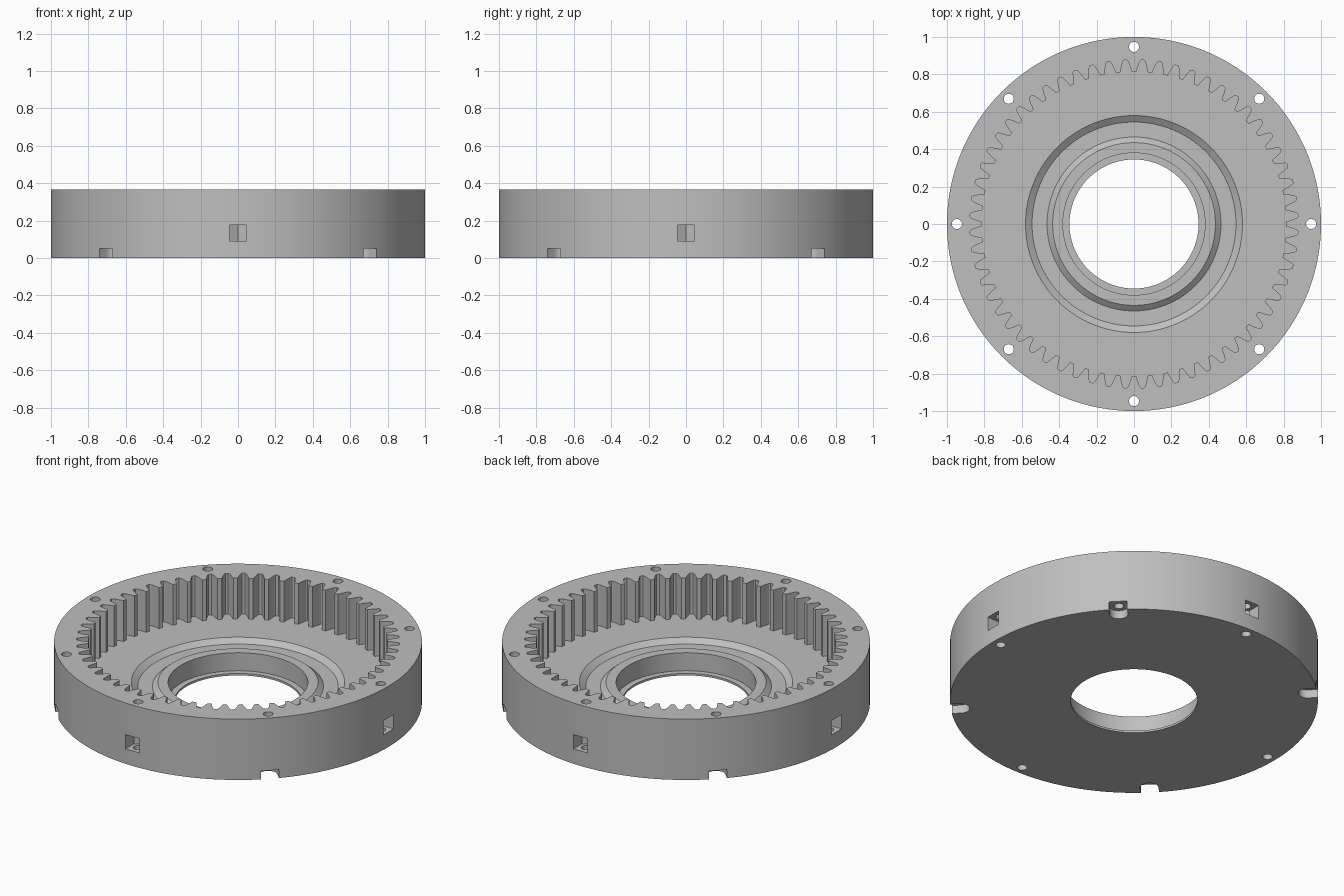
import bpy, bmesh
from math import sin, cos, pi, radians
from mathutils import Matrix

if "Cube" in bpy.data.objects:
    bpy.data.objects.remove(bpy.data.objects["Cube"])

grey = bpy.data.materials.new("light_grey")
grey.diffuse_color = (0.52, 0.52, 0.52, 1)
grey.use_nodes = True
grey.node_tree.nodes["Principled BSDF"].inputs["Base Color"].default_value = grey.diffuse_color
H, FLOOR, BOLT_R = 0.365, 0.12, 0.947


def circle(r, n, cx=0.0, start=0.0, end=2 * pi, closed=True):
    k = n if closed else n - 1
    return [(cx + r * cos(start + (end - start) * i / k),
             r * sin(start + (end - start) * i / k)) for i in range(n)]


def add_prism(bm, outline, z0, z1, angle=0.0):
    """Extrude a counter-clockwise outline, turned about the z axis."""
    m = Matrix.Rotation(angle, 4, 'Z')
    low = [bm.verts.new(m @ Matrix.Translation((x, y, z0)).translation) for x, y in outline]
    top = [bm.verts.new(m @ Matrix.Translation((x, y, z1)).translation) for x, y in outline]
    bm.faces.new(low[::-1])
    bm.faces.new(top)
    n = len(outline)
    for i in range(n):
        j = (i + 1) % n
        bm.faces.new((low[i], low[j], top[j], top[i]))


def add_lathe(bm, profile, n):
    """Closed ring swept from a closed (r, z) profile."""
    rings = [[bm.verts.new((r * cos(2 * pi * i / n), r * sin(2 * pi * i / n), z))
              for r, z in profile] for i in range(n)]
    k = len(profile)
    for i in range(n):
        a, b = rings[i], rings[(i + 1) % n]
        for p in range(k):
            q = (p + 1) % k
            bm.faces.new((a[p], b[p], b[q], a[q]))


def finish(bm, name):
    bmesh.ops.recalc_face_normals(bm, faces=bm.faces)
    mesh = bpy.data.meshes.new(name)
    bm.to_mesh(mesh)
    bm.free()
    mesh.materials.append(grey)
    ob = bpy.data.objects.new(name, mesh)
    bpy.context.collection.objects.link(ob)
    return ob


# Solid housing disc
bm = bmesh.new()
add_prism(bm, circle(1.0, 192), 0, H)
housing = finish(bm, "ring_gear_housing")


def cut(bm, name):
    cutter = finish(bm, name)
    cutter.hide_render = True
    mod = housing.modifiers.new(name, 'BOOLEAN')
    mod.operation, mod.solver, mod.object = 'DIFFERENCE', 'EXACT', cutter
    bpy.ops.object.select_all(action='DESELECT')
    bpy.context.view_layer.objects.active = housing
    housing.select_set(True)
    bpy.ops.object.modifier_apply(modifier=name)
    bpy.data.objects.remove(cutter)


# Internal gear: 60 teeth, one tooth centred on each axis
tooth = [(-2.1, 0.872), (-1.45, 0.845), (-0.8, 0.814), (0.8, 0.814),
         (1.45, 0.845), (2.1, 0.872), (2.5, 0.878), (3.5, 0.878)]
outline = []
for t in range(60):
    for deg, r in tooth:
        a = radians(6 * t + deg)
        outline.append((r * cos(a), r * sin(a)))
bm = bmesh.new()
add_prism(bm, outline, FLOOR, 0.5)
cut(bm, "gear_cutter")

# Sloped-sided groove in the floor, around the central boss
bm = bmesh.new()
add_lathe(bm, [(0.615, 0.145), (0.545, 0.095), (0.465, 0.095), (0.405, 0.145)], 128)
cut(bm, "groove_cutter")

# Bearing seat and the through bore below its thin lip
for name, r, z0 in (("seat_cutter", 0.38, 0.012), ("bore_cutter", 0.345, -0.1)):
    bm = bmesh.new()
    add_prism(bm, circle(r, 128), z0, 0.3)
    cut(bm, name)

# Nut pockets in the rim, pointed at the inner end
w = 0.046
c = w / cos(radians(30))
pocket = [(1.1, -w), (1.1, w), (BOLT_R - c / 2, w), (BOLT_R - c, 0), (BOLT_R - c / 2, -w)]
bm = bmesh.new()
for i in range(4):
    add_prism(bm, pocket, 0.09, 0.175, i * pi / 2)
cut(bm, "nut_pocket_cutter")

# Round-ended bolt head slots under the rim
slot = [(1.1, -0.05), (1.1, 0.05)] + circle(0.05, 17, BOLT_R, pi / 2, 3 * pi / 2, False)
bm = bmesh.new()
for i in range(4):
    add_prism(bm, slot, -0.1, 0.05, pi / 4 + i * pi / 2)
cut(bm, "head_slot_cutter")

# Eight bolt holes through the rim
bm = bmesh.new()
for i in range(8):
    add_prism(bm, circle(0.027, 24, BOLT_R), -0.1, 0.5, i * pi / 4)
cut(bm, "bolt_hole_cutter")

bpy.ops.object.shade_smooth_by_angle(angle=radians(20))
